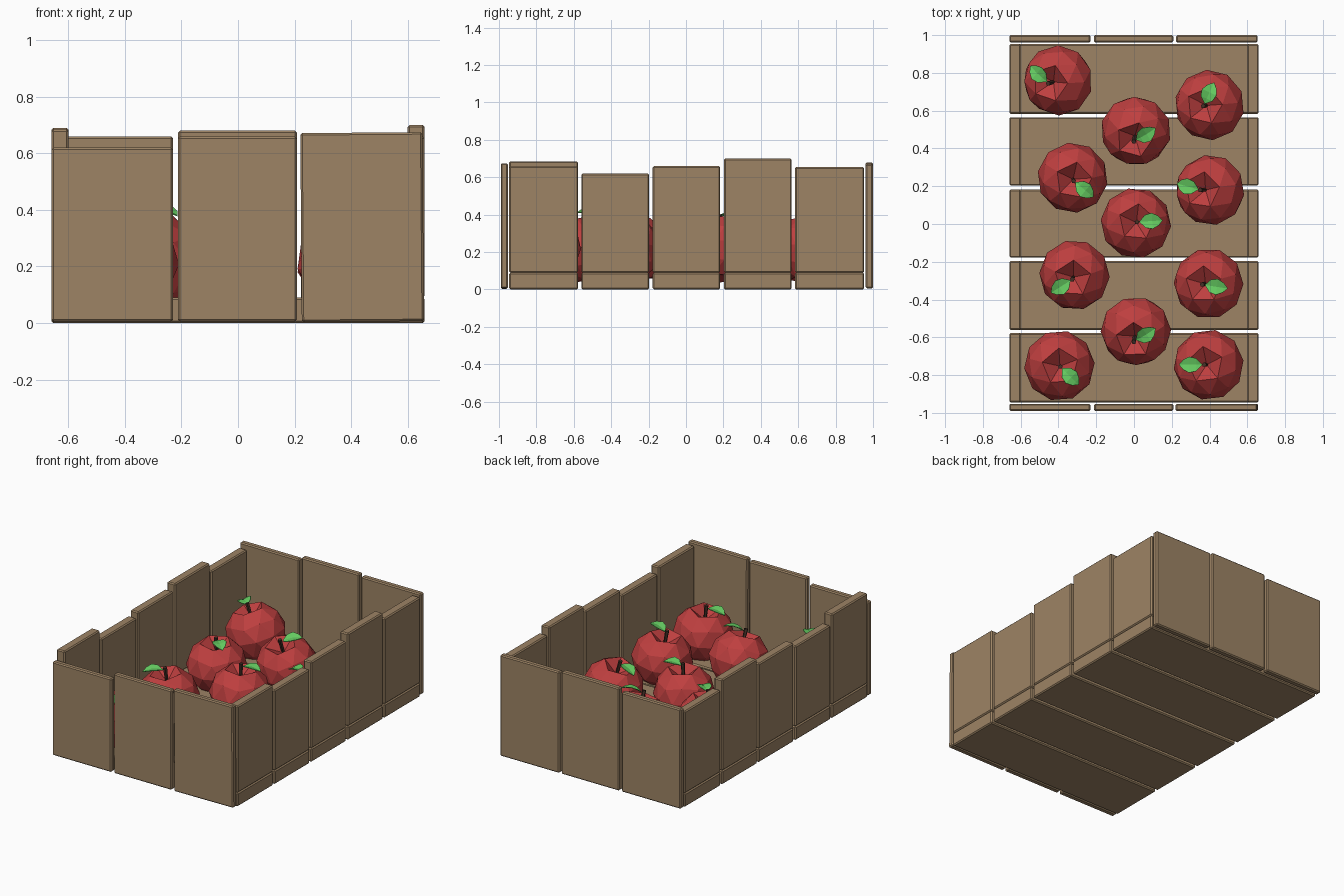
import bpy, bmesh, math
from mathutils import Matrix, Vector

if "Cube" in bpy.data.objects:
    bpy.data.objects.remove(bpy.data.objects["Cube"])


def material(name, rgb):
    m = bpy.data.materials.new(name)
    m.diffuse_color = (*rgb, 1)
    m.use_nodes = True
    m.node_tree.nodes["Principled BSDF"].inputs["Base Color"].default_value = m.diffuse_color
    return m


WOOD = material("wood", (0.34, 0.23, 0.13))
RED = material("apple_red", (0.52, 0.05, 0.05))
GREEN = material("leaf_green", (0.13, 0.60, 0.12))
BROWN = material("stem_brown", (0.06, 0.03, 0.02))


def finish(name, bm, mat, matrix=Matrix()):
    mesh = bpy.data.meshes.new(name)
    bm.to_mesh(mesh)
    bm.free()
    mesh.materials.append(mat)
    ob = bpy.data.objects.new(name, mesh)
    ob.matrix_world = matrix
    bpy.context.collection.objects.link(ob)
    return ob


def plank(name, x, y, z, tilt=0.0):
    """Bevelled board spanning the given (min, max) ranges."""
    lo, hi = Vector((x[0], y[0], z[0])), Vector((x[1], y[1], z[1]))
    bm = bmesh.new()
    bmesh.ops.create_cube(bm, size=1)
    bmesh.ops.scale(bm, vec=hi - lo, verts=bm.verts)
    bmesh.ops.bevel(bm, geom=bm.edges[:], offset=0.007, segments=1, affect='EDGES')
    finish(name, bm, WOOD, Matrix.Translation((lo + hi) / 2) @ Matrix.Rotation(tilt, 4, 'Y'))


# Floor boards with side boards standing on them
rows = [(-0.945, -0.577), (-0.56, -0.197), (-0.178, 0.183), (0.203, 0.565), (0.583, 0.953)]
right_tops = [0.66, 0.62, 0.66, 0.70, 0.655]
left_tops = [0.685, 0.62, 0.65, 0.69, 0.63]
for i, y in enumerate(rows):
    plank(f"floor_board_{i}", (-0.66, 0.66), y, (0, 0.09))
    plank(f"right_board_{i}", (0.60, 0.66), y, (0.09, right_tops[i]))
    plank(f"left_board_{i}", (-0.66, -0.60), y, (0.09, left_tops[i]))

# Front and back end boards
cols = [(-0.66, -0.23), (-0.212, 0.208), (0.223, 0.655)]
for i, (x, front, back) in enumerate(zip(cols, (0.62, 0.66, 0.673), (0.66, 0.68, 0.67))):
    plank(f"front_board_{i}", x, (-0.99, -0.952), (0.005, front), -0.008 if i == 2 else 0)
    plank(f"back_board_{i}", x, (0.961, 1.0), (0.005, back))


R = 0.187


def apple(i, x, y, stem_off, leaf_off):
    # Tilt the whole apple so that its stem points towards stem_off
    axis = Vector((stem_off[0], stem_off[1], 0.17)).normalized()
    tilt = Vector((0, 0, 1)).rotation_difference(axis).to_matrix().to_4x4()
    base = Matrix.Translation((x, y, 0.212)) @ tilt

    # Body: faceted ball, dimpled at both poles and narrowed below
    bm = bmesh.new()
    bmesh.ops.create_icosphere(bm, subdivisions=2, radius=R)
    for v in bm.verts:
        if math.hypot(v.co.x, v.co.y) < 0.01:
            v.co.z *= 0.5 if v.co.z > 0 else 0.75
        elif v.co.z < -0.02:
            k = 1 + 0.7 * v.co.z
            v.co.x *= k
            v.co.y *= k
    finish(f"apple_{i}", bm, RED, base @ Matrix.Rotation(i * 1.3, 4, 'Z'))

    # Stem
    bm = bmesh.new()
    bmesh.ops.create_cone(bm, cap_ends=True, segments=5, radius1=0.009, radius2=0.013,
                          depth=0.11, matrix=Matrix.Translation((0, 0, 0.14)))
    finish(f"stem_{i}", bm, BROWN, base)

    # Leaf: pointed oval folded along its midrib
    length, half = 0.125, 0.042
    outline = [(0, 0), (0.25, 0.8), (0.55, 1), (0.82, 0.6), (1, 0)]
    bm = bmesh.new()
    rib = [bm.verts.new((t * length, 0, 0.014 * math.sin(t * math.pi))) for t, _ in outline]
    for s in (1, -1):
        edge = [rib[0]] + [bm.verts.new((t * length, s * w * half, 0.014 * math.sin(t * math.pi) + 0.01 * w))
                           for t, w in outline[1:-1]] + [rib[-1]]
        for a in range(4):
            f = [rib[a], rib[a + 1], edge[a + 1], edge[a]]
            f = list(dict.fromkeys(f))
            bm.faces.new(f if s > 0 else f[::-1])
    d = Vector(leaf_off) - Vector(stem_off)
    angle = math.atan2(d.y, d.x)
    ob = finish(f"leaf_{i}", bm, GREEN, base @ Matrix.Translation((0, 0, 0.18))
                @ Matrix.Rotation(angle, 4, 'Z') @ Matrix.Translation((0.012, 0, 0)))
    ob.modifiers.new("thickness", 'SOLIDIFY').thickness = 0.004


# Apples: x, y, stem offset, leaf offset
apples = [
    (-0.40, 0.76, (-0.05, -0.015), (-0.10, 0.03)),
    (0.01, 0.495, (-0.01, -0.055), (0.045, -0.02)),
    (0.40, 0.63, (-0.03, -0.005), (0.0, 0.06)),
    (-0.325, 0.245, (0.005, -0.015), (0.06, -0.06)),
    (0.405, 0.18, (-0.05, 0.0), (-0.125, 0.02)),
    (0.01, 0.005, (0.005, 0.005), (0.08, 0.01)),
    (-0.315, -0.27, (-0.01, -0.02), (-0.08, -0.065)),
    (0.395, -0.315, (-0.03, -0.005), (0.035, -0.015)),
    (0.01, -0.565, (-0.01, -0.055), (0.045, -0.02)),
    (-0.395, -0.75, (0.005, -0.005), (0.06, -0.06)),
    (0.395, -0.745, (-0.02, 0.0), (-0.10, 0.0)),
]
for i, a in enumerate(apples):
    apple(i, *a)
